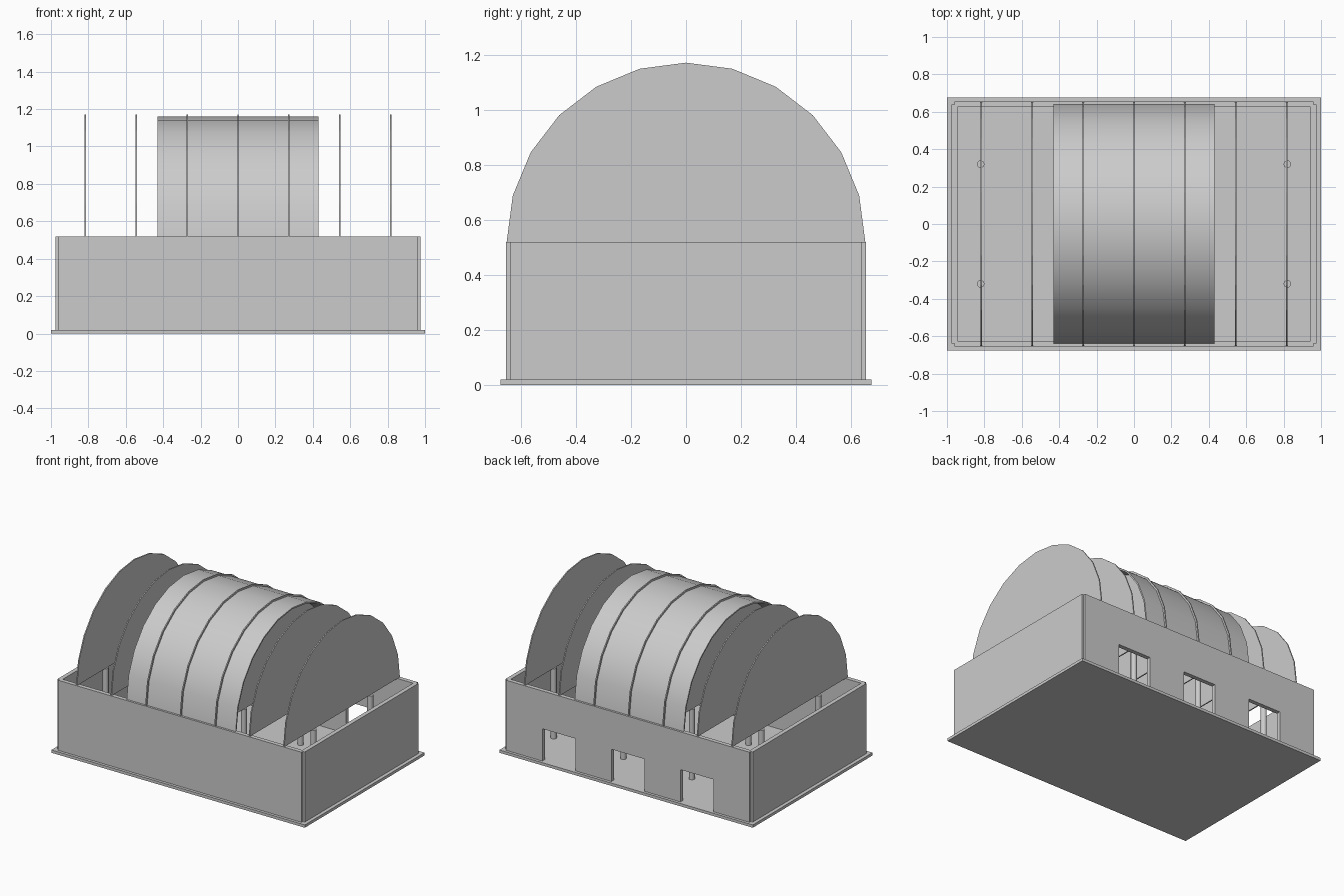
import bpy
import bmesh
from math import cos, sin, pi, radians

cube = bpy.data.objects.get("Cube")
if cube:
    bpy.data.objects.remove(cube, do_unlink=True)

grey = bpy.data.materials.new("plain_grey")
GREY = (0.6, 0.6, 0.6, 1)
grey.diffuse_color = GREY
grey.use_nodes = True
grey.node_tree.nodes["Principled BSDF"].inputs["Base Color"].default_value = GREY

WALL_TOP, FLOOR, WALL = 0.52, 0.02, 0.03


def finish(name, bm):
    bmesh.ops.recalc_face_normals(bm, faces=bm.faces)
    mesh = bpy.data.meshes.new(name)
    bm.to_mesh(mesh)
    bm.free()
    mesh.materials.append(grey)
    obj = bpy.data.objects.new(name, mesh)
    bpy.context.collection.objects.link(obj)
    return obj


def box(name, x0, x1, y0, y1, z0, z1):
    bm = bmesh.new()
    bmesh.ops.create_cube(bm, size=1)
    for v in bm.verts:
        v.co = (x1 if v.co.x > 0 else x0,
                y1 if v.co.y > 0 else y0,
                z1 if v.co.z > 0 else z0)
    return finish(name, bm)


def extrude_profile(name, profile, x, width):
    """Extrude a closed y-z outline along x, centred on x."""
    bm = bmesh.new()
    face = bm.faces.new([bm.verts.new((x - width / 2, y, z)) for y, z in profile])
    new = bmesh.ops.extrude_face_region(bm, geom=[face])["geom"]
    bmesh.ops.translate(bm, vec=(width, 0, 0),
                        verts=[g for g in new if isinstance(g, bmesh.types.BMVert)])
    return finish(name, bm)


def half_circle(radius, segments=12):
    return [(radius * cos(pi * i / segments), WALL_TOP + radius * sin(pi * i / segments))
            for i in range(segments + 1)]


def smooth(obj):
    bpy.ops.object.select_all(action="DESELECT")
    obj.select_set(True)
    bpy.context.view_layer.objects.active = obj
    bpy.ops.object.shade_smooth_by_angle(angle=radians(40))


# Base slab
box("base_slab", -1, 1, -0.675, 0.675, 0, FLOOR)

# Front and side walls, with small notches left at the outer corners
box("front_wall", -0.96, 0.96, -0.655, -0.655 + WALL, FLOOR, WALL_TOP)
box("left_wall", 0.975 - WALL, 0.975, -0.64, 0.64, FLOOR, WALL_TOP)
box("right_wall", -0.975, -0.975 + WALL, -0.64, 0.64, FLOOR, WALL_TOP)

# Back wall: full-height piers with lintels over three doorways
door_edges = [-0.96]
for centre in (-0.545, 0, 0.545):
    door_edges += [centre - 0.13, centre + 0.13]
door_edges.append(0.96)
for i, (x0, x1) in enumerate(zip(door_edges, door_edges[1:])):
    is_door = i % 2 == 1
    box("back_lintel" if is_door else "back_pier", x0, x1,
        0.655 - WALL, 0.655, 0.25 if is_door else FLOOR, WALL_TOP)

# Round pillars standing on the floor
for x in (-0.82, -0.27, 0.27, 0.82):
    for y in (-0.32, 0.32):
        bm = bmesh.new()
        bmesh.ops.create_cone(bm, cap_ends=True, segments=16, radius1=0.02,
                              radius2=0.02, depth=WALL_TOP - FLOOR)
        bmesh.ops.translate(bm, vec=(x, y, (WALL_TOP + FLOOR) / 2), verts=bm.verts)
        smooth(finish("pillar", bm))

# Thin half-round roof ribs
for i in range(-3, 4):
    extrude_profile("roof_rib", half_circle(0.652), i * 0.2725, 0.008)

# Barrel roof shell over the middle
shell = half_circle(0.64) + half_circle(0.63)[::-1]
smooth(extrude_profile("barrel_roof", shell, 0, 0.86))
